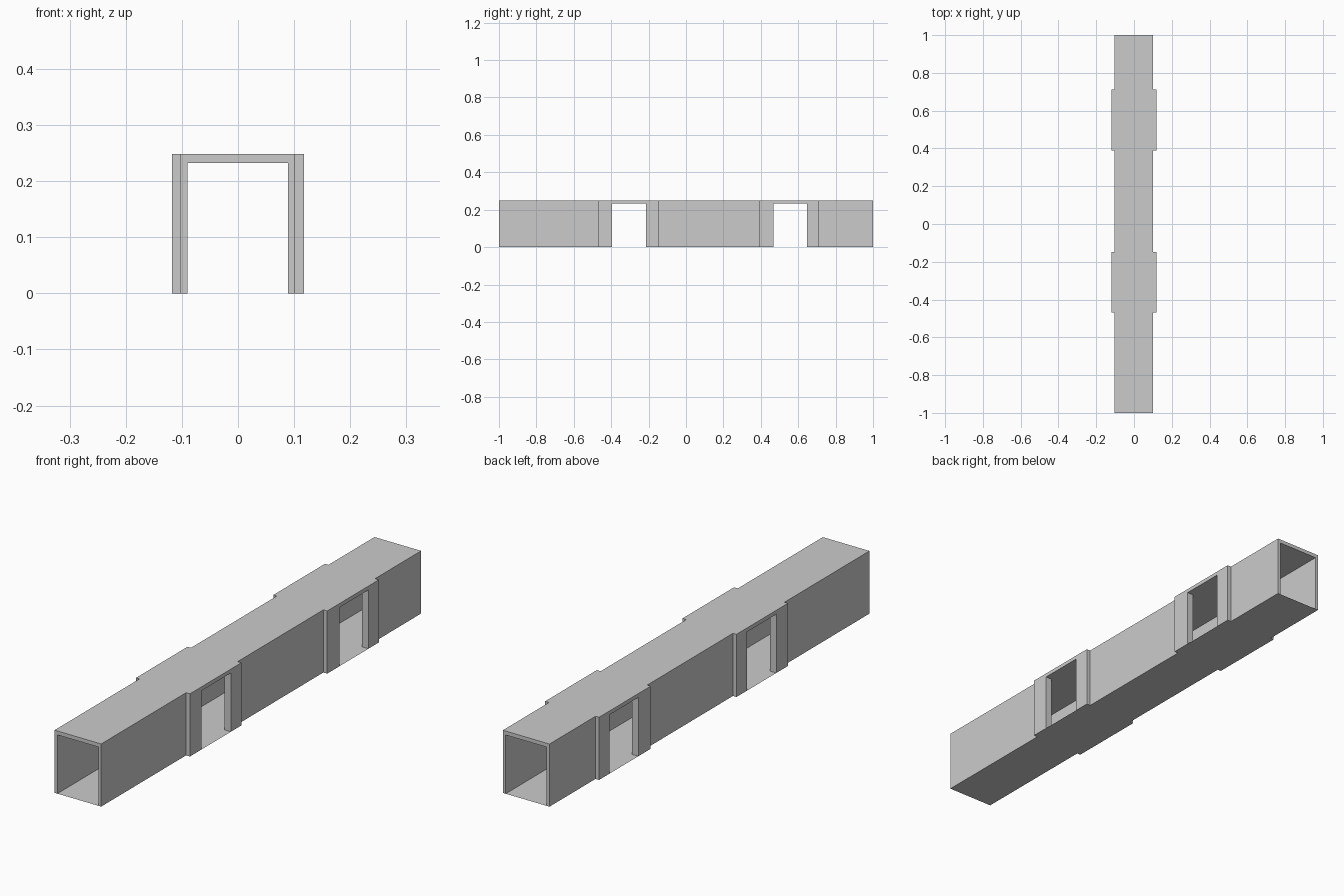
import bpy, bmesh

if "Cube" in bpy.data.objects:
    bpy.data.objects.remove(bpy.data.objects["Cube"])

SHIFT = -0.0007           # tunnel walls sit a hair off centre
BAYS = [(-0.469, -0.147), (0.389, 0.712)]    # thickened door surrounds
DOORS = [(-0.396, -0.213), (0.467, 0.647)]   # door openings through both walls


def plan_outline(half_width, wide, steps, end):
    """Corridor outline seen from above, widened to `wide` over each step."""
    ys = [(-end, half_width)]
    for a, b in steps:
        ys += [(a, half_width), (a, wide), (b, wide), (b, half_width)]
    ys.append((end, half_width))

    def x(w, side):
        return side * w + (SHIFT if w == half_width else 0)
    right = [(x(w, 1), y) for y, w in ys]
    left = [(x(w, -1), y) for y, w in reversed(ys)]
    return right + left


def plan_object(name, outline, z0, z1=None):
    """Flat face from an outline, extruded up when z1 is given."""
    bm = bmesh.new()
    face = bm.faces.new([bm.verts.new((x, y, z0)) for x, y in outline])
    if z1 is not None:
        ext = bmesh.ops.extrude_face_region(bm, geom=[face], use_keep_orig=True)
        verts = [v for v in ext["geom"] if isinstance(v, bmesh.types.BMVert)]
        bmesh.ops.translate(bm, verts=verts, vec=(0, 0, z1 - z0))
        bmesh.ops.recalc_face_normals(bm, faces=bm.faces)
    mesh = bpy.data.meshes.new(name)
    bm.to_mesh(mesh)
    bm.free()
    ob = bpy.data.objects.new(name, mesh)
    bpy.context.collection.objects.link(ob)
    return ob


# Corridor walls and roof
shell = plan_object("corridor_shell", plan_outline(0.102, 0.118, BAYS, 1.0), 0, 0.248)

# Passage and doorways share one cutter so their ceilings are level
cutter = plan_object("passage_cutter", plan_outline(0.0897, 0.2, DOORS, 1.1), -0.1, 0.2325)
cutter.hide_render = True
cut = shell.modifiers.new("passage", "BOOLEAN")
cut.operation = "DIFFERENCE"
cut.solver = "EXACT"
cut.object = cutter
bpy.context.view_layer.objects.active = shell
shell.select_set(True)
bpy.ops.object.modifier_apply(modifier=cut.name)
bpy.data.objects.remove(cutter)

# Thin floor filling the passage and door thresholds
plan_object("floor", plan_outline(0.0897, 0.118, DOORS, 1.0), 0)
